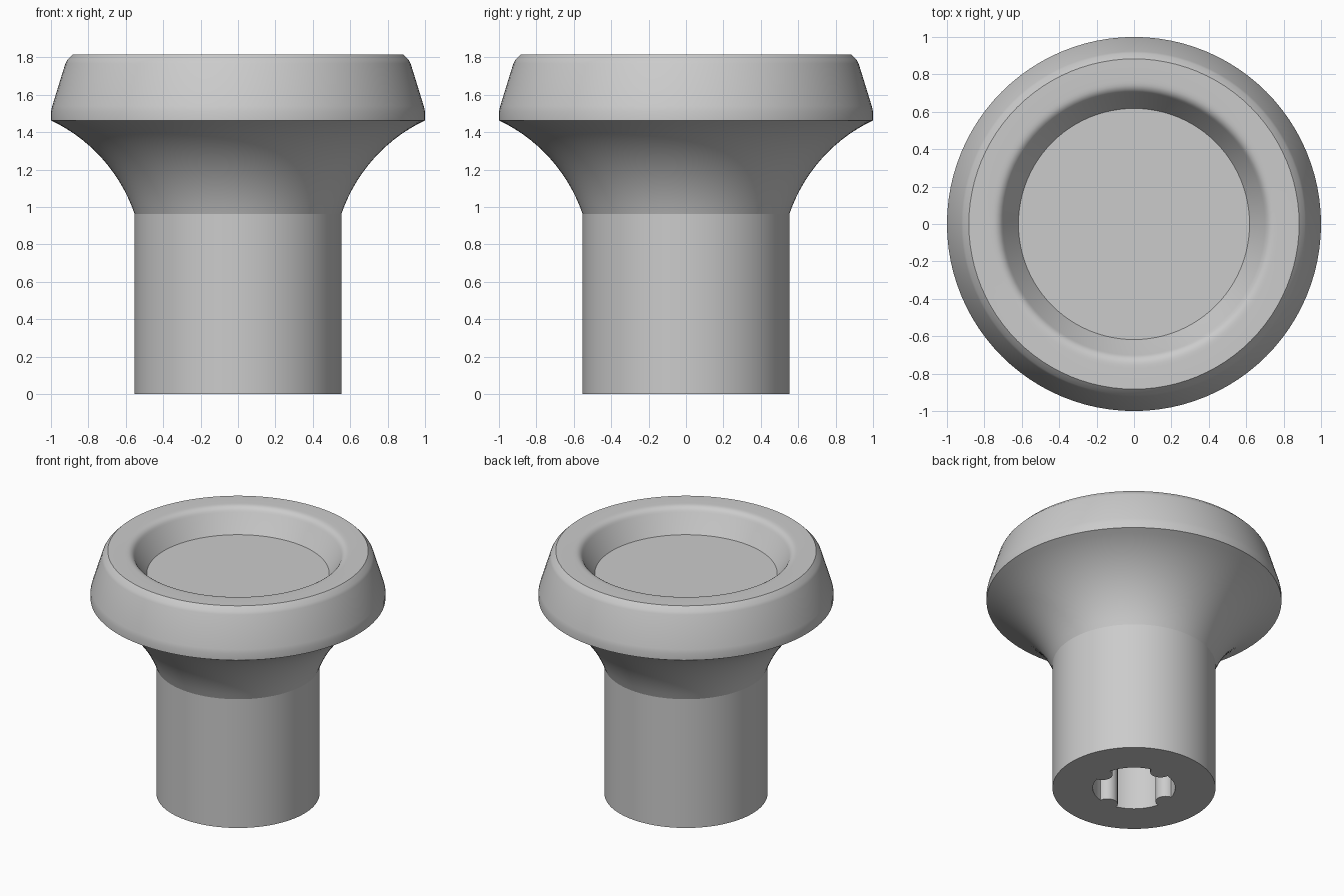
import bpy, bmesh, math
from mathutils import Vector

if "Cube" in bpy.data.objects:
    bpy.data.objects.remove(bpy.data.objects["Cube"])

SEGMENTS = 96
JOIN = 0.963  # height where the shaft meets the flare


def arc(p, q, sagitta, n):
    """Points from p to q bulging to the left of travel by sagitta."""
    p, q = Vector(p), Vector(q)
    d = q - p
    half = d.length / 2
    radius = (half * half + sagitta * sagitta) / (2 * abs(sagitta))
    normal = Vector((-d.y, d.x)).normalized() * math.copysign(1, sagitta)
    centre = (p + q) / 2 - normal * (radius - abs(sagitta))
    sweep = math.asin(half / radius)
    along = d.normalized()
    pts = []
    for i in range(n + 1):
        a = -sweep + 2 * sweep * i / n
        pts.append(tuple(centre + normal * radius * math.cos(a) + along * radius * math.sin(a)))
    return pts


def new_object(name, bm):
    bmesh.ops.recalc_face_normals(bm, faces=bm.faces)
    mesh = bpy.data.meshes.new(name)
    bm.to_mesh(mesh)
    bm.free()
    ob = bpy.data.objects.new(name, mesh)
    bpy.context.collection.objects.link(ob)
    return ob


def lathe(name, profile):
    """Revolve (radius, height) points and cap both ends."""
    bm = bmesh.new()
    rings = []
    for r, z in profile:
        rings.append([bm.verts.new((r * math.cos(2 * math.pi * i / SEGMENTS),
                                    r * math.sin(2 * math.pi * i / SEGMENTS), z))
                      for i in range(SEGMENTS)])
    for a, b in zip(rings, rings[1:]):
        for i in range(SEGMENTS):
            j = (i + 1) % SEGMENTS
            bm.faces.new((a[i], a[j], b[j], b[i]))
    bm.faces.new(rings[0])
    bm.faces.new(rings[-1])
    return new_object(name, bm)


# Knob: straight shaft, concave flare, tapered head, dished top
profile = [(0.553, 0.0)]
profile += arc((0.553, JOIN), (1.0, 1.463), 0.068, 14)
profile += [(1.0, 1.51), (0.993, 1.54), (0.923, 1.767), (0.913, 1.786), (0.883, 1.816)]
profile += [(0.77, 1.816)]
profile += arc((0.755, 1.815), (0.70, 1.779), -0.01, 5)
profile += [(0.618, 1.648)]
knob = lathe("knob", profile)

# Socket cutter: round bore with four rounded ribs on the axes
BORE, RIB, DEPTH = 0.28, 0.07, 0.7
start = 2 * math.asin(RIB / (2 * BORE))
outline = []
for k in range(4):
    base = k * math.pi / 2
    cx, cy = BORE * math.cos(base), BORE * math.sin(base)
    edge = math.pi / 2 + start / 2
    for i in range(11):
        a = base - edge - (2 * math.pi - 2 * edge) * i / 10
        outline.append((cx + RIB * math.cos(a), cy + RIB * math.sin(a)))
    for i in range(1, 12):
        a = base + start + (math.pi / 2 - 2 * start) * i / 12
        outline.append((BORE * math.cos(a), BORE * math.sin(a)))
bm = bmesh.new()
low = [bm.verts.new((x, y, -0.1)) for x, y in outline]
face = bm.faces.new(low)
top = bmesh.ops.extrude_face_region(bm, geom=[face])["geom"]
bmesh.ops.translate(bm, verts=[v for v in top if isinstance(v, bmesh.types.BMVert)],
                    vec=(0, 0, DEPTH + 0.1))
cutter = new_object("socket_cutter", bm)
cutter.hide_render = True

bpy.context.view_layer.objects.active = knob
knob.select_set(True)
cut = knob.modifiers.new("socket", "BOOLEAN")
cut.operation = "DIFFERENCE"
cut.solver = "EXACT"
cut.object = cutter
bpy.ops.object.modifier_apply(modifier=cut.name)
bpy.data.objects.remove(cutter)

# Smooth shading, with a crease where the shaft meets the flare
bpy.ops.object.shade_smooth_by_angle(angle=math.radians(30))
verts = knob.data.vertices
for e in knob.data.edges:
    if all(abs(verts[i].co.z - JOIN) < 0.001 for i in e.vertices):
        e.use_edge_sharp = True

# Plain grey plastic
grey = bpy.data.materials.new("grey")
grey.diffuse_color = (0.6, 0.6, 0.6, 1)
grey.use_nodes = True
grey.node_tree.nodes["Principled BSDF"].inputs["Base Color"].default_value = grey.diffuse_color
knob.data.materials.clear()
knob.data.materials.append(grey)
